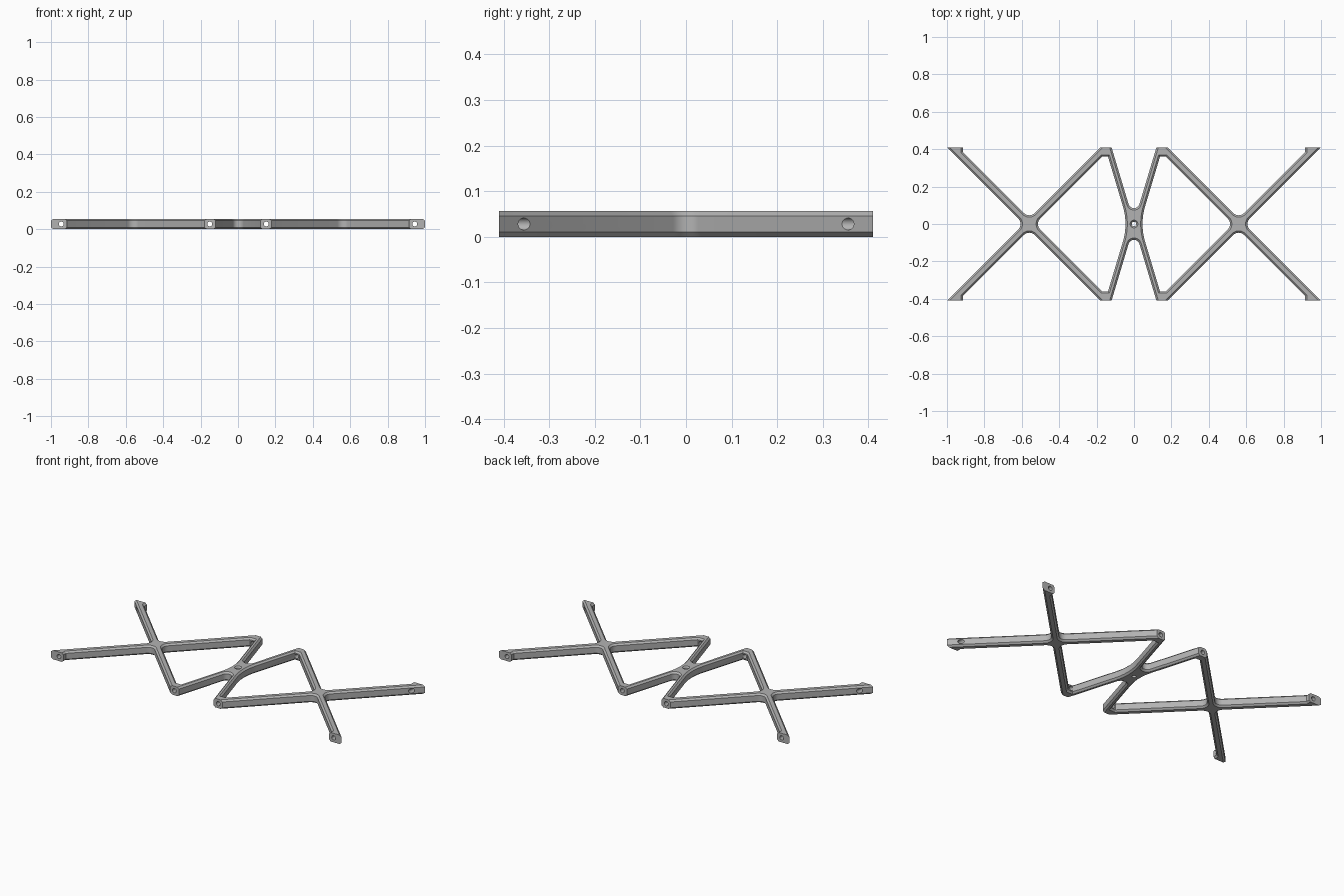
import bpy
import bmesh
import math
from mathutils import Vector, Matrix

HEIGHT, CHAMFER, END = 0.056, 0.01, 0.41

if "Cube" in bpy.data.objects:
    bpy.data.objects.remove(bpy.data.objects["Cube"], do_unlink=True)

grey = bpy.data.materials.new("light grey")
grey.use_nodes = True
grey.diffuse_color = (0.45, 0.45, 0.45, 1)
grey.node_tree.nodes["Principled BSDF"].inputs["Base Color"].default_value = (0.45, 0.45, 0.45, 1)


def mirror(corners, sx, sy):
    return [(x * sx, y * sy, r) for x, y, r in reversed(corners)]


def rounded(corners, steps=8):
    """Outline with each (x, y, radius) corner replaced by an arc."""
    points = []
    for i, (x, y, r) in enumerate(corners):
        p = Vector((x, y))
        if r == 0:
            points.append(p)
            continue
        a = (Vector(corners[i - 1][:2]) - p).normalized()
        b = (Vector(corners[(i + 1) % len(corners)][:2]) - p).normalized()
        half = a.angle(b) / 2
        centre = p + (a + b).normalized() * r / math.sin(half)
        start = p + a * r / math.tan(half) - centre
        end = p + b * r / math.tan(half) - centre
        turn = math.atan2(start.x * end.y - start.y * end.x, start.dot(end))
        points += [centre + Matrix.Rotation(turn * k / steps, 2) @ start
                   for k in range(steps + 1)]
    return points


def inset(points, amount):
    """Move each edge to its left, leaving the flat end pads in place."""
    def edge(p, q):
        d = (q - p).normalized()
        on_end = abs(p.y) > END - 0.001 and abs(q.y) > END - 0.001
        return Vector((-d.y, d.x)), 0 if on_end else amount

    result = []
    for i, p in enumerate(points):
        n1, d1 = edge(points[i - 1], p)
        n2, d2 = edge(p, points[(i + 1) % len(points)])
        det = n1.x * n2.y - n1.y * n2.x
        if abs(det) < 1e-4:
            result.append(p + n1 * d1)
        else:
            result.append(p + Vector((d1 * n2.y - d2 * n1.y, d2 * n1.x - d1 * n2.x)) / det)
    return result


# Outer outline: one quarter, mirrored both ways
quarter = [(0.59, 0, 0.04), (1, END, 0), (0.915, END, 0), (0.915, 0.385, 0),
           (0.56, 0.03, 0.04), (0.18, END, 0), (0.12, END, 0), (0, 0.01, 0.03)]
upper = quarter + mirror(quarter[:-1], -1, 1)
outer = upper + mirror(upper[1:-1], 1, -1)

# Diamond openings between the centre hub and the side hubs
half_gap = [(0.53, 0, 0.04), (0.17, 0.36, 0), (0.139, 0.36, 0), (0.031, 0, 0.33)]
gap = half_gap + mirror(half_gap[1:-1], 1, -1)
right_gap = list(reversed(gap))
left_gap = [(-x, y, r) for x, y, r in gap]

# Chamfered frame body
bm = bmesh.new()
caps = {0: [], 3: []}
for corners in (outer, right_gap, left_gap):
    line = rounded(corners)
    small = inset(line, CHAMFER)
    levels = [(small, 0), (line, CHAMFER), (line, HEIGHT - CHAMFER), (small, HEIGHT)]
    rings = [[bm.verts.new((p.x, p.y, z)) for p in pts] for pts, z in levels]
    n = len(line)
    for low, high in zip(rings, rings[1:]):
        for i in range(n):
            j = (i + 1) % n
            bm.faces.new((low[i], low[j], high[j], high[i]))
    for level in caps:
        ring = rings[level]
        caps[level] += [bm.edges.get((ring[i], ring[(i + 1) % n])) for i in range(n)]
for edges in caps.values():
    bmesh.ops.triangle_fill(bm, use_beauty=True, edges=edges)
bmesh.ops.recalc_face_normals(bm, faces=bm.faces)
mesh = bpy.data.meshes.new("brace_frame")
bm.to_mesh(mesh)
bm.free()
mesh.materials.append(grey)
frame = bpy.data.objects.new("brace_frame", mesh)
bpy.context.collection.objects.link(frame)

# Screw hole cutters: through the end pads, and a countersunk one in the hub
bm = bmesh.new()


def drill(location, r1, r2, depth, tilt=0):
    bmesh.ops.create_cone(bm, cap_ends=True, segments=24, radius1=r1, radius2=r2, depth=depth,
                          matrix=Matrix.Translation(location) @ Matrix.Rotation(tilt, 4, "X"))


for x in (-0.945, -0.151, 0.151, 0.945):
    for y in (-0.39, 0.39):
        drill((x, y, HEIGHT / 2), 0.013, 0.013, 0.13, math.pi / 2)
drill((0, 0, HEIGHT / 2), 0.012, 0.012, 0.1)
holes_mesh = bpy.data.meshes.new("screw_holes")
bm.to_mesh(holes_mesh)
bm.clear()
drill((0, 0, HEIGHT), 0.012, 0.03, 0.018)
sink_mesh = bpy.data.meshes.new("countersink")
bm.to_mesh(sink_mesh)
bm.free()

for cutter_mesh in (holes_mesh, sink_mesh):
    cutter_mesh.materials.append(grey)
    cutter = bpy.data.objects.new(cutter_mesh.name, cutter_mesh)
    bpy.context.collection.objects.link(cutter)
    cutter.hide_render = True
    cut = frame.modifiers.new(cutter.name, "BOOLEAN")
    cut.operation = "DIFFERENCE"
    cut.solver = "EXACT"
    cut.object = cutter

# Apply the cuts and remove the cutters
bpy.ops.object.select_all(action="DESELECT")
frame.select_set(True)
bpy.context.view_layer.objects.active = frame
for name in ("screw_holes", "countersink"):
    bpy.ops.object.modifier_apply(modifier=name)
    bpy.data.objects.remove(bpy.data.objects[name], do_unlink=True)
bpy.ops.object.shade_smooth_by_angle(angle=math.radians(25))
